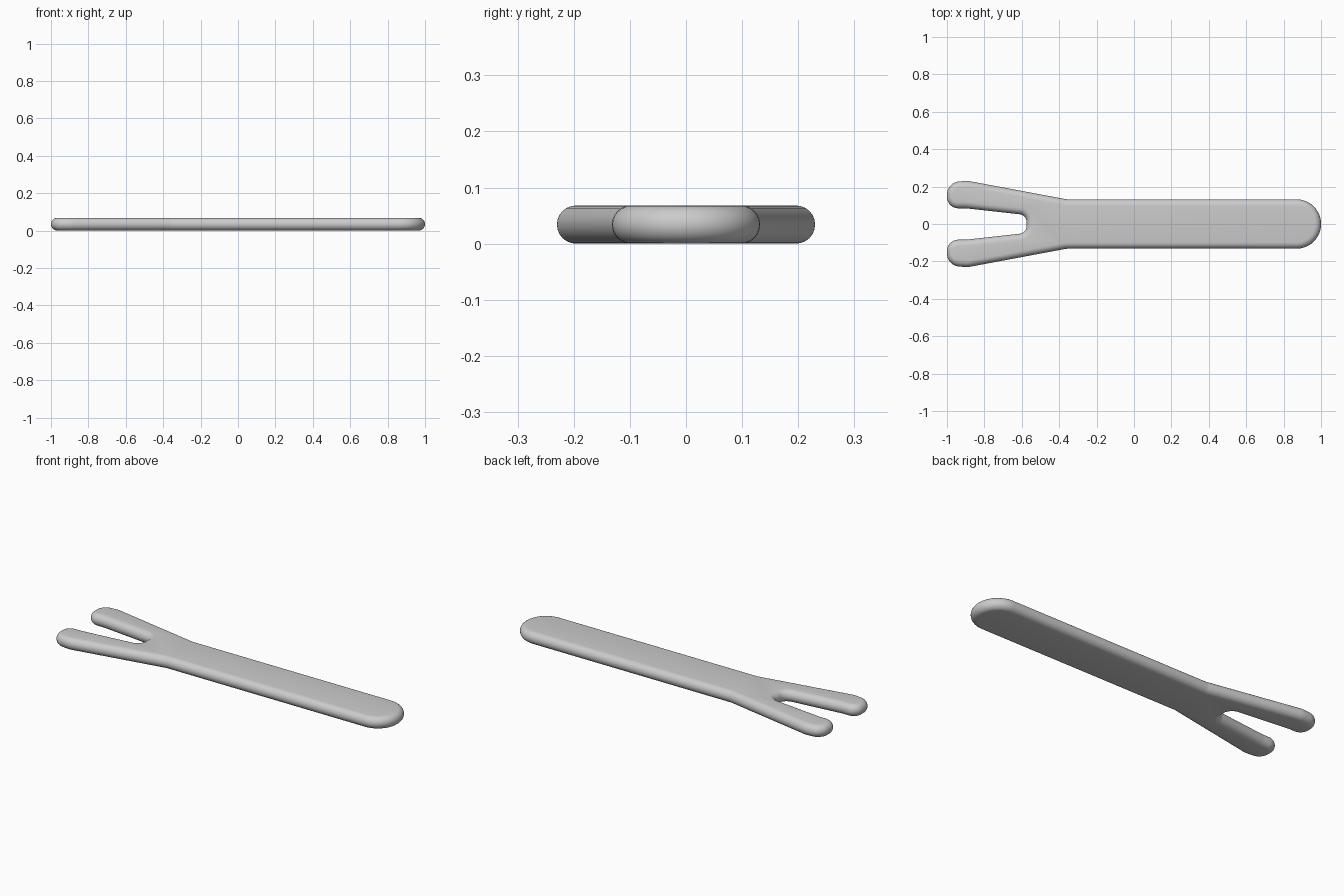
import bpy, bmesh, math
from mathutils import Vector

cube = bpy.data.objects.get("Cube")
if cube:
    bpy.data.objects.remove(cube, do_unlink=True)

HEIGHT = 0.068
RADIUS = HEIGHT / 2
EDGE_STEPS = 12

# Half outline corners: x, y, fillet radius
half = [(1, 0.132, 0.131), (-0.36, 0.132, 0.1), (-0.89, 0.231, 0.12),
        (-1, 0.222, 0.07), (-1, 0.084, 0.06), (-0.9, 0.084, 0.08),
        (-0.575, 0.048, 0.04)]
corners = half + [(x, -y, r) for x, y, r in reversed(half)]


def fillet(corners, steps=12):
    """Replace each corner with an arc; return points and outward normals."""
    result = []
    for i, (x, y, r) in enumerate(corners):
        p = Vector((x, y))
        a = (p - Vector(corners[i - 1][:2])).normalized()
        b = (Vector(corners[(i + 1) % len(corners)][:2]) - p).normalized()
        turn = math.atan2(a.x * b.y - a.y * b.x, a.dot(b))
        side = math.copysign(1, turn)
        start = p - a * r * math.tan(abs(turn) / 2)
        out = Vector((a.y, -a.x))
        centre = start - out * r * side
        base = math.atan2(out.y, out.x)
        count = max(3, round(steps * abs(turn) / (math.pi / 2)))
        for k in range(count + 1):
            angle = base + turn * k / count
            n = Vector((math.cos(angle), math.sin(angle)))
            result.append((centre + n * r * side, n))
    return result


# Forked bar: outline swept with a half-round edge, capped flat
bm = bmesh.new()
outline = fillet(corners)
rings = []
for k in range(EDGE_STEPS + 1):
    t = math.pi * (k / EDGE_STEPS - 0.5)
    inset = RADIUS * (1 - math.cos(t))
    z = RADIUS * (1 + math.sin(t))
    rings.append([bm.verts.new((*(p - n * inset), z)) for p, n in outline])
for low, high in zip(rings, rings[1:]):
    for i in range(len(low)):
        bm.faces.new((low[i - 1], low[i], high[i], high[i - 1]))
bm.faces.new(list(reversed(rings[0])))
bm.faces.new(rings[-1])
bmesh.ops.recalc_face_normals(bm, faces=bm.faces)

mesh = bpy.data.meshes.new("forked_bar")
bm.to_mesh(mesh)
bm.free()
bar = bpy.data.objects.new("forked_bar", mesh)
bpy.context.collection.objects.link(bar)

# Plain grey
grey = bpy.data.materials.new("plain grey")
grey.use_nodes = True
colour = (0.6, 0.6, 0.6, 1)
grey.diffuse_color = colour
grey.node_tree.nodes["Principled BSDF"].inputs["Base Color"].default_value = colour
mesh.materials.append(grey)

bpy.context.view_layer.objects.active = bar
bar.select_set(True)
bpy.ops.object.shade_smooth_by_angle(angle=math.radians(35))
